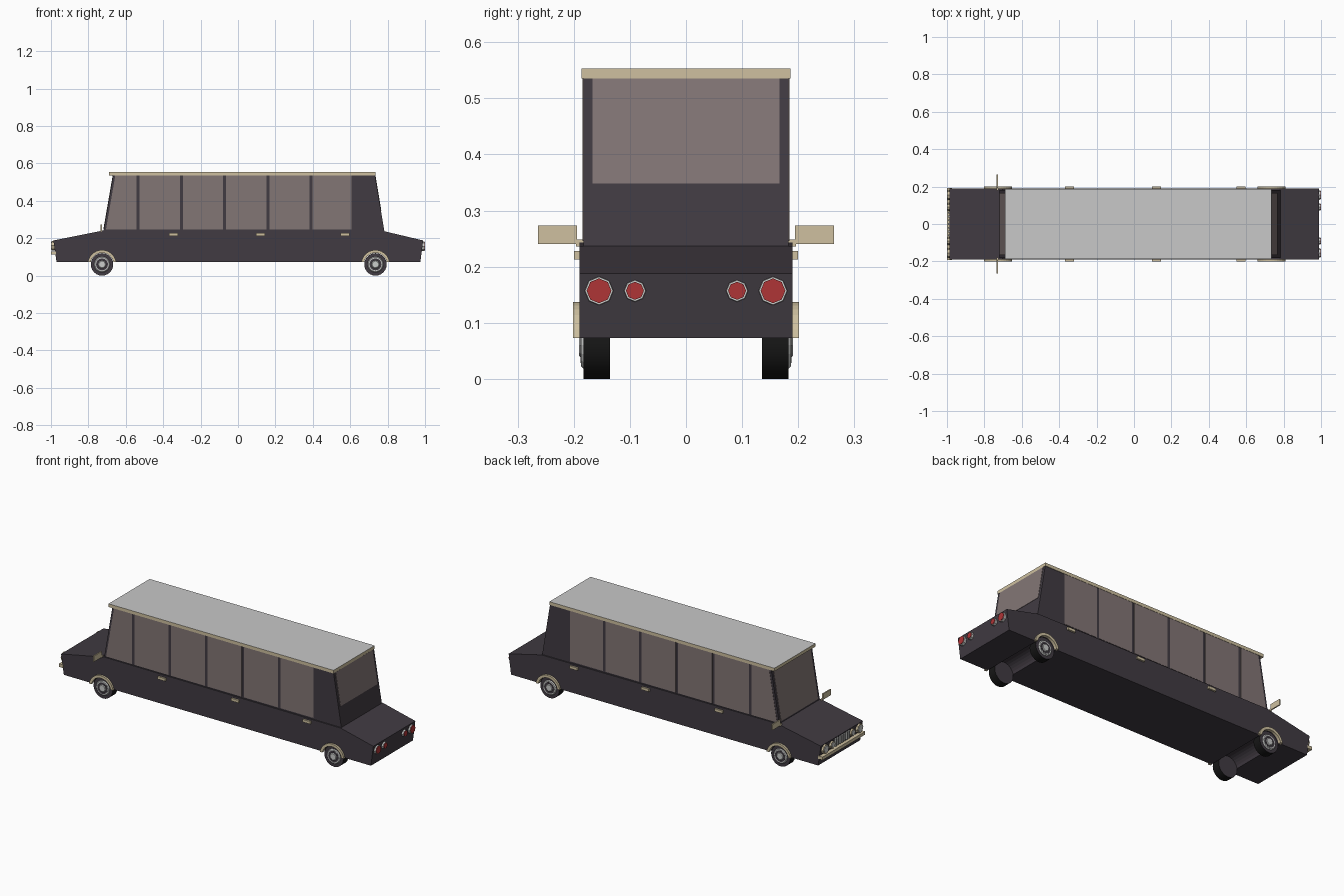
import bpy, bmesh, math
from mathutils import Matrix, Vector

if "Cube" in bpy.data.objects:
    bpy.data.objects.remove(bpy.data.objects["Cube"])


def material(name, r, g, b):
    m = bpy.data.materials.new(name)
    m.diffuse_color = (r, g, b, 1)
    m.use_nodes = True
    m.node_tree.nodes["Principled BSDF"].inputs["Base Color"].default_value = m.diffuse_color
    return m


BODY = material("dark plum paint", .052, .043, .054)
GLASS = material("tinted glass", .225, .18, .178)
CREAM = material("cream trim", .62, .53, .35)
ROOF = material("roof grey", .58, .58, .58)
CHROME = material("chrome", .6, .61, .6)
RED = material("red lens", .43, .035, .037)
TYRE = material("tyre black", .008, .008, .008)


def finish(name, bm, mats, smooth=False):
    bmesh.ops.recalc_face_normals(bm, faces=bm.faces)
    me = bpy.data.meshes.new(name)
    bm.to_mesh(me)
    bm.free()
    ob = bpy.data.objects.new(name, me)
    bpy.context.collection.objects.link(ob)
    for m in mats:
        me.materials.append(m)
    if smooth:
        bpy.ops.object.select_all(action='DESELECT')
        ob.select_set(True)
        bpy.context.view_layer.objects.active = ob
        bpy.ops.object.shade_smooth_by_angle(angle=math.radians(35))
    return ob


def prism(name, pts, y0, y1, mat, smooth=False):
    """Extrude an (x, z) profile from y0 to y1."""
    bm = bmesh.new()
    f = bm.faces.new([bm.verts.new((x, y0, z)) for x, z in pts])
    ext = bmesh.ops.extrude_face_region(bm, geom=[f])
    for v in ext["geom"]:
        if isinstance(v, bmesh.types.BMVert):
            v.co.y = y1
    return finish(name, bm, [mat], smooth)


def box(name, x0, x1, y0, y1, z0, z1, mat):
    return prism(name, [(x0, z0), (x1, z0), (x1, z1), (x0, z1)], y0, y1, mat)


def disc(name, centre, axis, r1, r2, depth, sides, mat, smooth=False):
    """Cylinder or cone frustum along axis, r2 on the axis side."""
    bm = bmesh.new()
    bmesh.ops.create_cone(bm, cap_ends=True, segments=sides, radius1=r1, radius2=r2, depth=depth)
    rot = Vector(axis).to_track_quat('Z', 'Y').to_matrix().to_4x4()
    bm.transform(Matrix.Translation(centre) @ rot)
    return finish(name, bm, [mat], smooth)


def arc(cx, cz, r, a0, a1, n):
    return [(cx + r * math.cos(a0 + (a1 - a0) * i / n),
             cz + r * math.sin(a0 + (a1 - a0) * i / n)) for i in range(n + 1)]


AXLES = (-.727, .735)
WZ, R_ARCH, SILL = .06, .064, .073

# Lower body with wheel arches cut through its profile
a = math.asin((SILL - WZ) / R_ARCH)
profile = [(.99, .188), (.783, .237), (-.712, .243), (-.987, .188), (-.97, SILL)]
for cx in AXLES:
    profile += arc(cx, WZ, R_ARCH, math.pi - a, a, 12)
profile.append((.975, SILL))
prism("body", profile, -.19, .19, BODY)

# Cabin shell
ZB, ZT = .235, .536


def front_x(z):
    return -.72 + .052 * (z - ZB) / (ZT - ZB)


def rear_x(z):
    return .783 - .05 * (z - ZB) / (ZT - ZB)


prism("cabin", [(front_x(ZB), ZB), (rear_x(ZB), ZB), (rear_x(ZT), ZT), (front_x(ZT), ZT)],
      -.183, .183, BODY)

# Roof slab: grey top, cream edge
roof = box("roof", -.69, .735, -.186, .186, .535, .553, CREAM)
roof.data.materials.append(ROOF)
for p in roof.data.polygons:
    p.material_index = 1 if p.normal.z > .9 else 0

# Windscreen and rear window plates
for name, fx, z0, z1, s in (("windscreen", front_x, .25, .535, -1), ("rear_window", rear_x, .348, .535, 1)):
    prism(name, [(fx(z0) - s * .003, z0), (fx(z0) + s * .002, z0),
                 (fx(z1) + s * .002, z1), (fx(z1) - s * .003, z1)], -.167, .167, GLASS)

# Side windows between slim pillars
pillars = [-.535, -.303, -.072, .16, .39]
lefts = [None] + [p + .008 for p in pillars]
rights = [p - .008 for p in pillars] + [.607]
for s in (-1, 1):
    for i, (l, r) in enumerate(zip(lefts, rights)):
        lb, lt = (front_x(.246) + .012, front_x(.535) + .012) if l is None else (l, l)
        prism(f"side_window_{i}", [(lb, .246), (r, .246), (r, .535), (lt, .535)],
              s * .181, s * .1845, GLASS)

for s in (-1, 1):
    # Door handles
    for x in (-.345, .12, .573):
        box("door_handle", x - .024, x + .024, s * .188, s * .2, .213, .228, CREAM)
    # Wing mirror
    box("wing_mirror", -.734, -.727, s * .194, s * .264, .24, .273, CREAM)
    box("mirror_stalk", -.734, -.727, s * .18, s * .196, .236, .248, CREAM)

    for cx in AXLES:
        # Cream arch trim
        a_out = math.asin((SILL - WZ) / .077)
        prism("arch_trim", arc(cx, WZ, .077, a_out, math.pi - a_out, 14)
              + arc(cx, WZ, .062, math.pi - a, a, 14), s * .186, s * .201, CREAM)
        # Tyre: black tread, dark side walls
        tyre = disc("tyre", (cx, s * .159, WZ), (0, s, 0), .06, .06, .047, 24, TYRE, True)
        tyre.data.materials.append(BODY)
        for p in tyre.data.polygons:
            p.material_index = 1 if abs(p.normal.y) > .9 else 0
        # Hub cap: chrome rim, dark ring, chrome centre
        disc("hub_rim", (cx, s * .184, WZ), (0, s, 0), .044, .038, .006, 16, CHROME)
        disc("hub_ring", (cx, s * .1865, WZ), (0, s, 0), .032, .032, .003, 16, BODY)
        disc("hub_centre", (cx, s * .188, WZ), (0, s, 0), .026, .018, .006, 8, CHROME)

    # Paired round lamps at both ends
    for y, r in ((.155, .022), (.091, .016)):
        disc("tail_lamp_ring", (.989, s * y, .157), (1, 0, 0), r + .004, r + .003, .016, 8, CHROME)
        disc("tail_lamp_lens", (.993, s * y, .157), (1, 0, 0), r, r, .014, 8, RED)
        disc("headlamp_ring", (-.987, s * y, .16), (-1, 0, 0), r + .005, r + .004, .018, 8, CREAM)
        disc("headlamp_lens", (-.991, s * y, .16), (-1, 0, 0), r, r * .9, .016, 8, CHROME)

# Grille bars and front bumper
for i in range(7):
    y = (i - 3) * .02
    box("grille_bar", -.994, -.975, y - .005, y + .005, .14, .183, CHROME)
box("front_bumper", -1.0, -.972, -.193, .193, .112, .13, CREAM)
